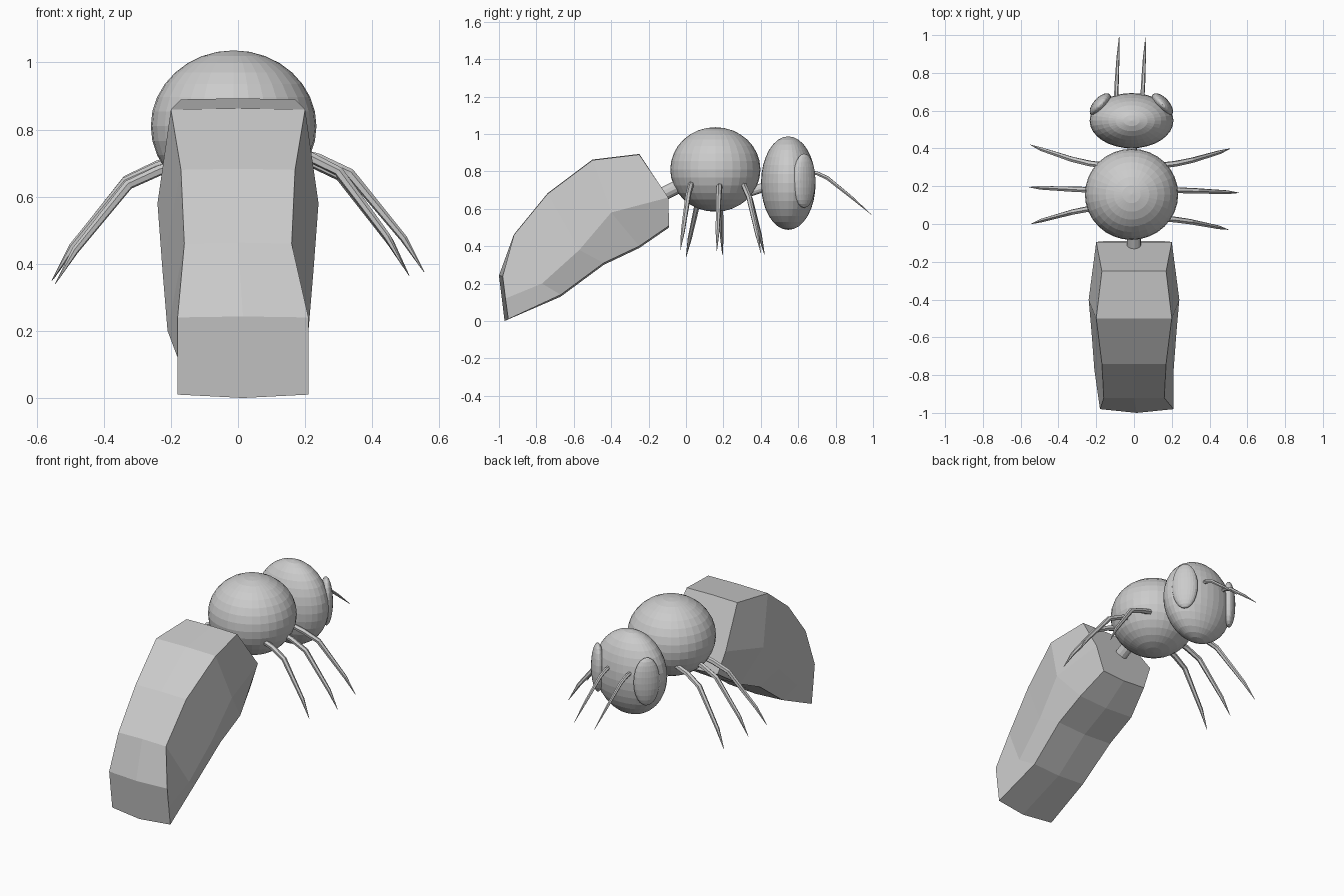
import bpy, bmesh, math
from mathutils import Vector

if "Cube" in bpy.data.objects:
    bpy.data.objects.remove(bpy.data.objects["Cube"])


def ellipsoid(name, loc, scale, rot_z=0, seg=32, rings=16):
    bpy.ops.mesh.primitive_uv_sphere_add(segments=seg, ring_count=rings, radius=1, location=loc)
    o = bpy.context.object
    o.name = name
    o.scale = scale
    o.rotation_euler.z = rot_z
    return o


def finish(name, bm):
    bmesh.ops.recalc_face_normals(bm, faces=bm.faces)
    me = bpy.data.meshes.new(name)
    bm.to_mesh(me)
    bm.free()
    o = bpy.data.objects.new(name, me)
    bpy.context.collection.objects.link(o)
    return o


def loft(name, rings):
    bm = bmesh.new()
    loops = [[bm.verts.new(p) for p in r] for r in rings]
    for a, b in zip(loops, loops[1:]):
        n = len(a)
        for i in range(n):
            j = (i + 1) % n
            bm.faces.new((a[i], a[j], b[j], b[i]))
    bm.faces.new(loops[0])
    bm.faces.new(loops[-1])
    return finish(name, bm)


def limb(name, pts, radii, sides=6):
    # tapered tube through a few points
    pts = [Vector(p) for p in pts]
    rings = []
    for i, p in enumerate(pts):
        d = (pts[min(i + 1, len(pts) - 1)] - pts[max(i - 1, 0)]).normalized()
        u = d.cross(Vector((0.1, 0.3, 1))).normalized()
        v = d.cross(u)
        rings.append([p + radii[i] * (math.cos(t) * u + math.sin(t) * v)
                      for t in (2 * math.pi * k / sides for k in range(sides))])
    return loft(name, rings)


# Abdomen: stations of (y, z, half width) at top, side and bottom
stations = [
    ((-0.25, 0.89, 0.17), (-0.095, 0.66, 0.20), (-0.09, 0.51, 0.15)),
    ((-0.50, 0.86, 0.20), (-0.40, 0.58, 0.24), (-0.25, 0.40, 0.19)),
    ((-0.74, 0.68, 0.17), (-0.57, 0.38, 0.225), (-0.44, 0.31, 0.19)),
    ((-0.92, 0.46, 0.16), (-0.77, 0.20, 0.21), (-0.67, 0.14, 0.18)),
    ((-0.98, 0.24, 0.195), (-0.965, 0.12, 0.195), (-0.95, 0.01, 0.195)),
]
rings = []
for i, (t, s, b) in enumerate(stations):
    end = i == len(stations) - 1
    dy = -0.02 if end else 0
    cx = 0.015 if end else 0
    rings.append([
        (cx - t[2], t[0], t[1]), (cx, t[0] + dy, t[1] + 0.003), (cx + t[2], t[0], t[1]),
        (cx + s[2], s[0], s[1]),
        (cx + b[2], b[0], b[1]), (cx, b[0] + dy, b[1] - 0.01), (cx - b[2], b[0], b[1]),
        (cx - s[2], s[0], s[1])])
loft("abdomen", rings)

# Thorax, head and the joints between them
ellipsoid("thorax", (-0.013, 0.157, 0.81), (0.247, 0.241, 0.226))
ellipsoid("head", (-0.013, 0.547, 0.737), (0.222, 0.146, 0.25))
limb("waist", [(0, -0.14, 0.67), (0, -0.02, 0.73)], [0.037, 0.037], 12)
limb("neck", [(-0.01, 0.34, 0.69), (-0.01, 0.46, 0.73)], [0.025, 0.025], 12)

# Eyes
for side, x in (("left", -0.178), ("right", 0.150)):
    ang = math.radians(48 if x < 0 else -48)
    ellipsoid(side + "_eye", (x, 0.632, 0.75), (0.074, 0.037, 0.145), ang, 24, 12)

# Antennae
for side, x in (("left", -0.095), ("right", 0.045)):
    limb(side + "_antenna",
         [(x, 0.64, 0.795), (x + 0.001, 0.70, 0.79), (x + 0.004, 0.755, 0.765),
          (x + 0.010, 0.88, 0.665), (x + 0.016, 0.99, 0.57)],
         [0.011, 0.011, 0.011, 0.008, 0.001])

# Legs: root y, tip, knee height offset
legs = {
    "right_front": (0.31, (0.51, 0.40, 0.365)),
    "right_middle": (0.18, (0.555, 0.165, 0.375)),
    "right_rear": (0.03, (0.50, -0.03, 0.38)),
    "left_front": (0.31, (-0.55, 0.42, 0.355)),
    "left_middle": (0.18, (-0.555, 0.195, 0.35)),
    "left_rear": (0.09, (-0.545, 0.0, 0.34)),
}
for name, (y0, (tx, ty, tz)) in legs.items():
    path = []
    for fx, fy, h in ((0.28, 0.0, 0.36), (0.43, 0.10, 0.338), (0.60, 0.30, 0.295),
                      (0.89, 0.78, 0.10), (1.0, 1.0, 0.0)):
        path.append((tx * fx, y0 + (ty - y0) * fy, tz + h))
    limb(name + "_leg", path, [0.016, 0.016, 0.015, 0.011, 0.001])
